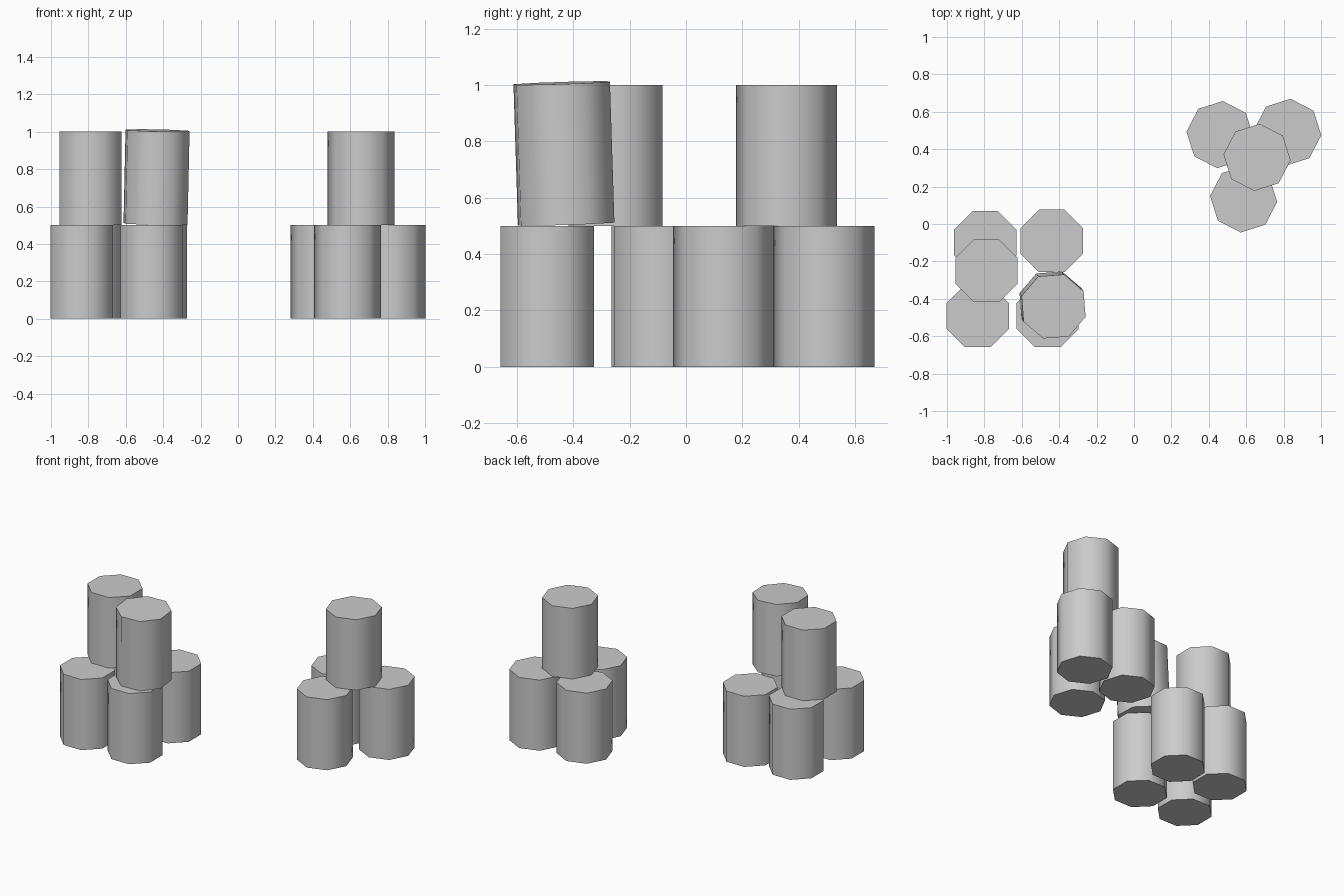
import bpy
from math import radians
from mathutils import Vector, Matrix

if "Cube" in bpy.data.objects:
    bpy.data.objects.remove(bpy.data.objects["Cube"])

RADIUS, HEIGHT = 0.18, 0.5


def can(name, x, y, z, turn, axis=(0, 0, 1)):
    """Eight-sided can standing on (x, y, z), first corner at `turn` degrees."""
    bpy.ops.mesh.primitive_cylinder_add(vertices=8, radius=RADIUS, depth=HEIGHT)
    ob = bpy.context.object
    ob.name = name
    # base at the origin, with a corner on the +x axis
    ob.data.transform(Matrix.Translation((0, 0, HEIGHT / 2)))
    tilt = Vector((0, 0, 1)).rotation_difference(Vector(axis)).to_matrix().to_4x4()
    ob.matrix_world = (Matrix.Translation((x, y, z)) @ tilt
                       @ Matrix.Rotation(radians(turn), 4, 'Z'))
    # rounded wall, crisp rims
    bpy.ops.object.shade_smooth_by_angle(angle=radians(60))
    return ob


# Left pile: four cans on the ground
for i, (x, y) in enumerate([(-0.795, -0.098), (-0.44, -0.09),
                            (-0.835, -0.492), (-0.462, -0.492)]):
    can(f"left_pile_base_can_{i + 1}", x, y, 0, 22.5)

# Left pile: an upright can and a slightly leaning can on top
can("left_pile_upper_can", -0.788, -0.25, HEIGHT, 22.5)
can("left_pile_leaning_can", -0.441, -0.425, 0.507, 27, (0.011, -0.016, 0.5))

# Right pile: three cans on the ground, one on top
for i, (x, y) in enumerate([(0.46, 0.478), (0.822, 0.49), (0.586, 0.134)]):
    can(f"right_pile_base_can_{i + 1}", x, y, 0, 40)
can("right_pile_upper_can", 0.658, 0.356, HEIGHT, 40)
